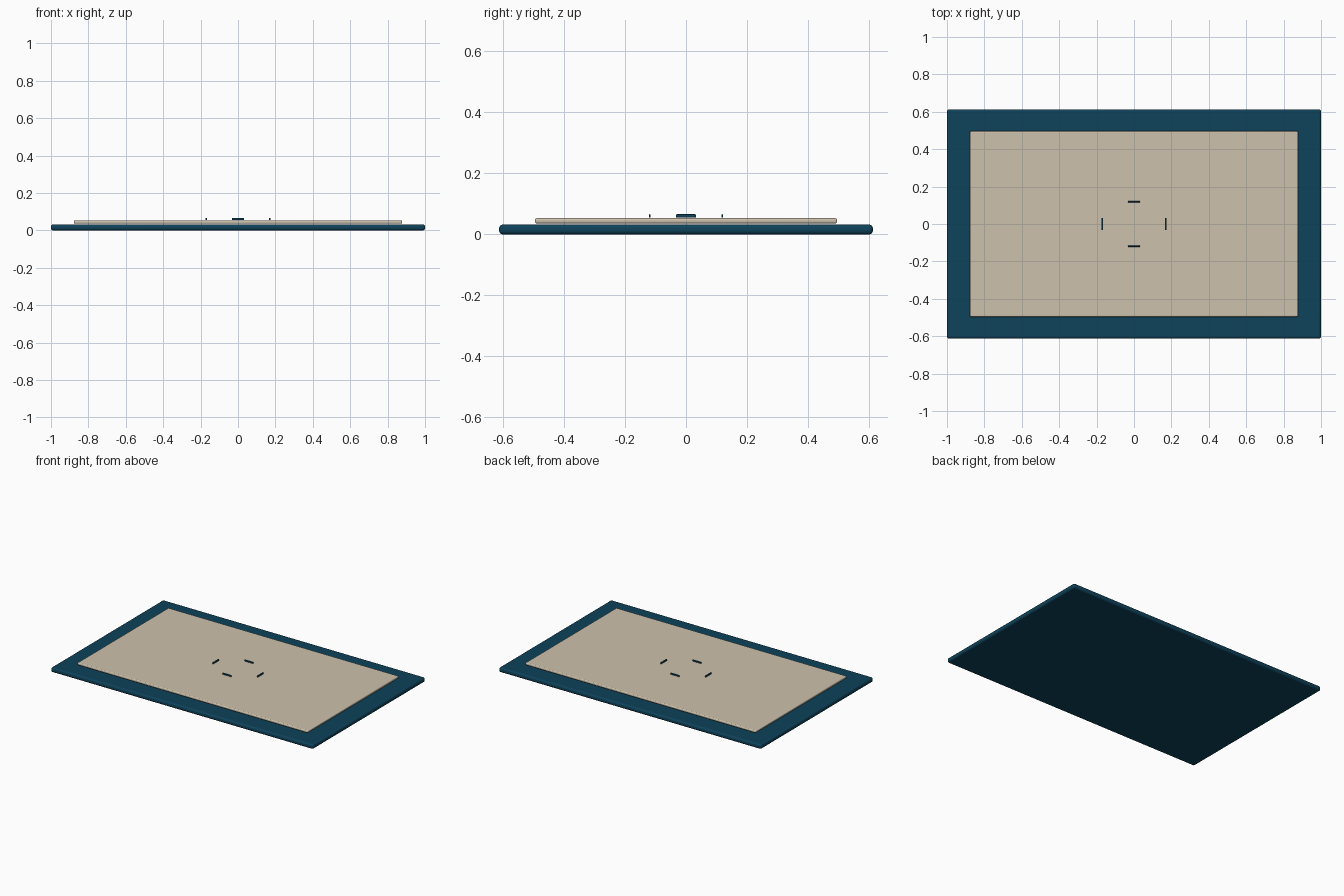
import bpy
import math

cube = bpy.data.objects.get("Cube")
if cube:
    bpy.data.objects.remove(cube, do_unlink=True)


def make_material(name, rgb):
    mat = bpy.data.materials.new(name)
    mat.use_nodes = True
    color = (*rgb, 1.0)
    mat.diffuse_color = color
    bsdf = mat.node_tree.nodes["Principled BSDF"]
    bsdf.inputs["Base Color"].default_value = color
    bsdf.inputs["Roughness"].default_value = 0.7
    return mat


navy = make_material("deep navy", (0.0044, 0.054, 0.102))
sand = make_material("warm sand", (0.61, 0.533, 0.413))


def slab(name, size, x, y, bottom, radius, mat):
    """Box with rounded edges, resting at the given height."""
    bpy.ops.mesh.primitive_cube_add(size=1, location=(x, y, bottom + size[2] / 2))
    obj = bpy.context.object
    obj.name = name
    obj.scale = size
    bpy.ops.object.transform_apply(location=False, rotation=False, scale=True)
    bevel = obj.modifiers.new("rounded edges", "BEVEL")
    bevel.width = radius
    bevel.segments = 4
    obj.data.materials.append(mat)
    bpy.ops.object.shade_smooth_by_angle(angle=math.radians(35))
    return obj


# Backing board and the thin raised panel on top
slab("base_board", (2.0, 1.226, 0.032), 0, 0, 0, 0.012, navy)
slab("inner_panel", (1.756, 0.992, 0.017), 0, 0, 0.036, 0.006, sand)

# Four centre marks, mirrored about the middle
for side, x_name, y_name in ((-1, "right", "front"), (1, "left", "back")):
    slab(x_name + "_mark", (0.009, 0.066, 0.011), side * 0.17, 0, 0.055, 0.003, navy)
    slab(y_name + "_mark", (0.066, 0.006, 0.011), 0, side * 0.119, 0.055, 0.002, navy)
